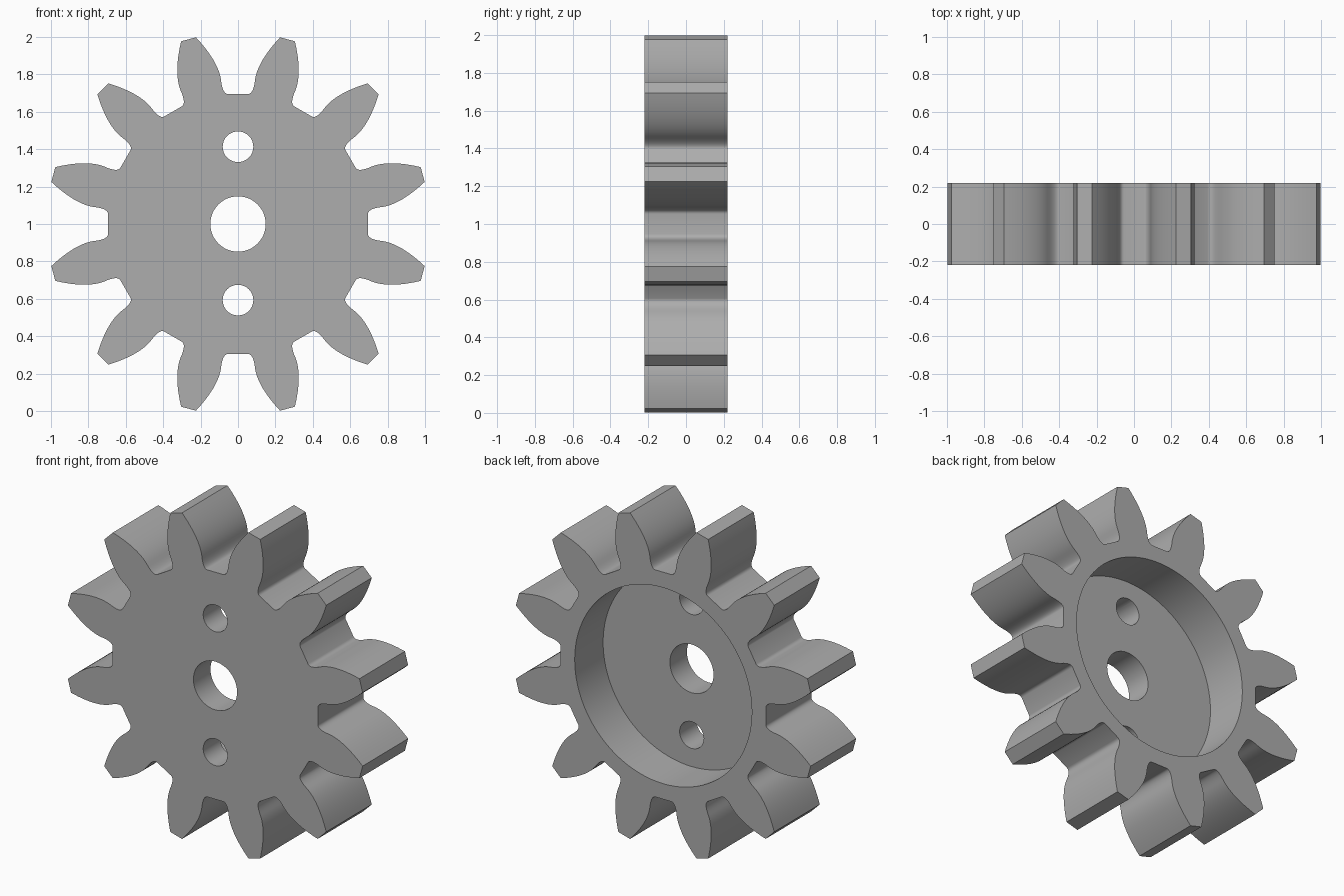
import bpy
import bmesh
from math import radians, pi
from mathutils import Matrix, Vector

TEETH = 12
HALF_DEPTH = 0.22
CENTRE = Vector((0, 0, 1))

cube = bpy.data.objects.get("Cube")
if cube:
    bpy.data.objects.remove(cube, do_unlink=True)

grey = bpy.data.materials.new("plain grey")
grey.use_nodes = True
colour = (0.42, 0.42, 0.42, 1)
grey.diffuse_color = colour
grey.node_tree.nodes["Principled BSDF"].inputs["Base Color"].default_value = colour


def bezier(a, b, c, steps):
    """Points on a quadratic curve from a to c, without the last one."""
    a, b, c = Vector(a), Vector(b), Vector(c)
    return [a * (1 - t) ** 2 + b * 2 * t * (1 - t) + c * t * t
            for t in (i / steps for i in range(steps))]


def add_object(name, bm):
    mesh = bpy.data.meshes.new(name)
    bmesh.ops.recalc_face_normals(bm, faces=bm.faces)
    bm.to_mesh(mesh)
    bm.free()
    mesh.materials.append(grey)
    obj = bpy.data.objects.new(name, mesh)
    bpy.context.collection.objects.link(obj)
    return obj


def cutter(name, radius, z, y_from, y_to, sides):
    """Cylinder lying along y."""
    bm = bmesh.new()
    place = Matrix.Translation((0, (y_from + y_to) / 2, z)) @ Matrix.Rotation(pi / 2, 4, 'X')
    bmesh.ops.create_cone(bm, cap_ends=True, segments=sides, radius1=radius,
                          radius2=radius, depth=y_to - y_from, matrix=place)
    obj = add_object(name, bm)
    obj.hide_render = True
    return obj


# One gap between teeth: fillet and curved flank, mirrored about the gap's middle
tip, flank_foot, root = (0.225, 0.998), (0.091, 0.77), (0.053, 0.695)
right_side = (bezier(root, (0.083, 0.695), flank_foot, 8)
              + bezier(flank_foot, (0.105, 0.87), tip, 12) + [Vector(tip)])
gap = [Vector((-p.x, p.y)) for p in reversed(right_side)] + right_side

# Toothed body: repeat the gap around the axis and extrude through the depth
bm = bmesh.new()
outline = []
for i in range(TEETH):
    turn = Matrix.Rotation(radians(i * 360 / TEETH), 3, 'Y')
    for p in gap:
        outline.append(bm.verts.new(CENTRE + turn @ Vector((p.x, 0, p.y))
                                    - Vector((0, HALF_DEPTH, 0))))
face = bm.faces.new(outline)
extruded = bmesh.ops.extrude_face_region(bm, geom=[face], use_keep_orig=True)
back = [v for v in extruded["geom"] if isinstance(v, bmesh.types.BMVert)]
bmesh.ops.translate(bm, verts=back, vec=(0, 2 * HALF_DEPTH, 0))
gear = add_object("gear", bm)

# Round pocket in the back, axle hole and two pin holes
cutters = [
    cutter("pocket_cutter", 0.60, 1, -0.055, 0.5, 96),
    cutter("axle_hole_cutter", 0.148, 1, -0.5, 0.4, 48),
    cutter("upper_pin_hole_cutter", 0.082, 1.413, -0.5, 0.4, 32),
    cutter("lower_pin_hole_cutter", 0.082, 0.593, -0.5, 0.4, 32),
]
bpy.ops.object.select_all(action='DESELECT')
bpy.context.view_layer.objects.active = gear
gear.select_set(True)
for tool in cutters:
    cut = gear.modifiers.new(tool.name, 'BOOLEAN')
    cut.operation = 'DIFFERENCE'
    cut.solver = 'EXACT'
    cut.object = tool
    bpy.ops.object.modifier_apply(modifier=cut.name)
    bpy.data.objects.remove(tool, do_unlink=True)

bpy.ops.object.shade_smooth_by_angle(angle=radians(25))
